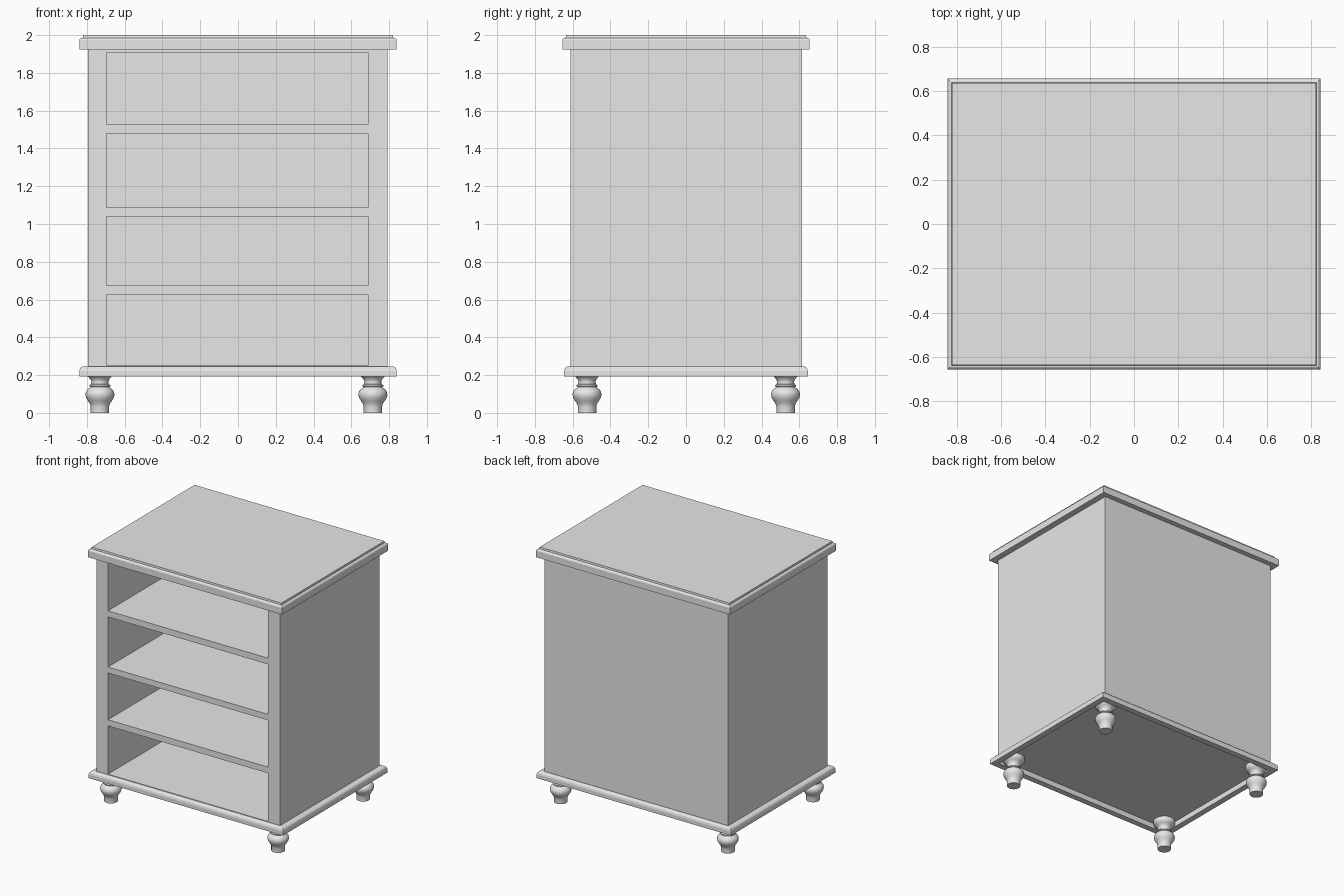
import bpy, bmesh, math

cube = bpy.data.objects.get("Cube")
if cube:
    bpy.data.objects.remove(cube, do_unlink=True)

GREY = (0.8, 0.8, 0.8, 1.0)
paint = bpy.data.materials.new("light_grey")
paint.use_nodes = True
paint.diffuse_color = GREY
paint.node_tree.nodes["Principled BSDF"].inputs["Base Color"].default_value = GREY


def add_object(name, bm):
    bmesh.ops.recalc_face_normals(bm, faces=bm.faces)
    mesh = bpy.data.meshes.new(name)
    bm.to_mesh(mesh)
    bm.free()
    mesh.materials.append(paint)
    obj = bpy.data.objects.new(name, mesh)
    bpy.context.collection.objects.link(obj)
    return obj


def box(name, x0, x1, y0, y1, z0, z1):
    bm = bmesh.new()
    bmesh.ops.create_cube(bm, size=1)
    for v in bm.verts:
        v.co.x = x1 if v.co.x > 0 else x0
        v.co.y = y1 if v.co.y > 0 else y0
        v.co.z = z1 if v.co.z > 0 else z0
    return add_object(name, bm)


def moulding(name, half_x, half_y, profile, solid):
    """Sweep an (inset, z) profile round a rectangle; cap it or close it into a frame."""
    bm = bmesh.new()
    rings = []
    for inset, z in profile:
        x, y = half_x - inset, half_y - inset
        rings.append([bm.verts.new((sx * x, sy * y, z))
                      for sx, sy in ((-1, -1), (1, -1), (1, 1), (-1, 1))])
    pairs = list(zip(rings, rings[1:]))
    if solid:
        bm.faces.new(rings[0])
        bm.faces.new(rings[-1])
    else:
        pairs.append((rings[-1], rings[0]))
    for a, b in pairs:
        for i in range(4):
            j = (i + 1) % 4
            bm.faces.new((a[i], a[j], b[j], b[i]))
    return add_object(name, bm)


def turned(name, x, y, profile, sides=32):
    """Lathe an (radius, z) profile into a solid foot."""
    bm = bmesh.new()
    rings = [[bm.verts.new((x + r * math.cos(math.tau * k / sides),
                            y + r * math.sin(math.tau * k / sides), z))
              for k in range(sides)] for r, z in profile]
    bm.faces.new(rings[0])
    bm.faces.new(rings[-1])
    for a, b in zip(rings, rings[1:]):
        for i in range(sides):
            j = (i + 1) % sides
            bm.faces.new((a[i], a[j], b[j], b[i]))
    return add_object(name, bm)


def select_only(obj):
    bpy.ops.object.select_all(action='DESELECT')
    obj.select_set(True)
    bpy.context.view_layer.objects.active = obj


# Cabinet body with four open drawer bays
body = box("cabinet_body", -0.795, 0.791, -0.612, 0.614, 0.235, 1.93)
bays = [(0.25, 0.627), (0.675, 1.04), (1.087, 1.478), (1.526, 1.907)]
for low, high in bays:
    cutter = box("bay_cutter", -0.695, 0.688, -0.8, 0.59, low, high)
    cutter.hide_render = True
    cut = body.modifiers.new("bay", 'BOOLEAN')
    cut.operation = 'DIFFERENCE'
    cut.solver = 'EXACT'
    cut.object = cutter
    select_only(body)
    bpy.ops.object.modifier_apply(modifier=cut.name)
    bpy.data.objects.remove(cutter, do_unlink=True)

# Top slab with a stepped edge
moulding("top_slab", 0.84, 0.655,
         [(0, 1.923), (0, 1.973), (0.003, 1.98), (0.01, 1.985),
          (0.018, 1.986), (0.02, 2.0)], True)

# Base frame with a rounded upper edge, open underneath
moulding("base_frame", 0.84, 0.645,
         [(0.047, 0.193), (0, 0.193), (0, 0.222), (0.004, 0.236),
          (0.011, 0.243), (0.02, 0.246), (0.047, 0.246)], False)

# Turned feet
foot_profile = [
    (0.049, 0), (0.049, 0.035), (0.053, 0.048), (0.064, 0.065), (0.073, 0.08),
    (0.077, 0.097), (0.074, 0.112), (0.065, 0.125), (0.053, 0.133),
    (0.05, 0.137), (0.055, 0.141), (0.055, 0.147), (0.047, 0.152),
    (0.045, 0.165), (0.05, 0.178), (0.06, 0.19), (0.075, 0.2),
    (0.08, 0.21), (0.08, 0.236)]
for side, x in (("right", -0.731), ("left", 0.714)):
    for end, y in (("front", -0.524), ("back", 0.527)):
        foot = turned(f"{end}_{side}_foot", x, y, foot_profile)
        select_only(foot)
        bpy.ops.object.shade_smooth_by_angle(angle=math.radians(40))
